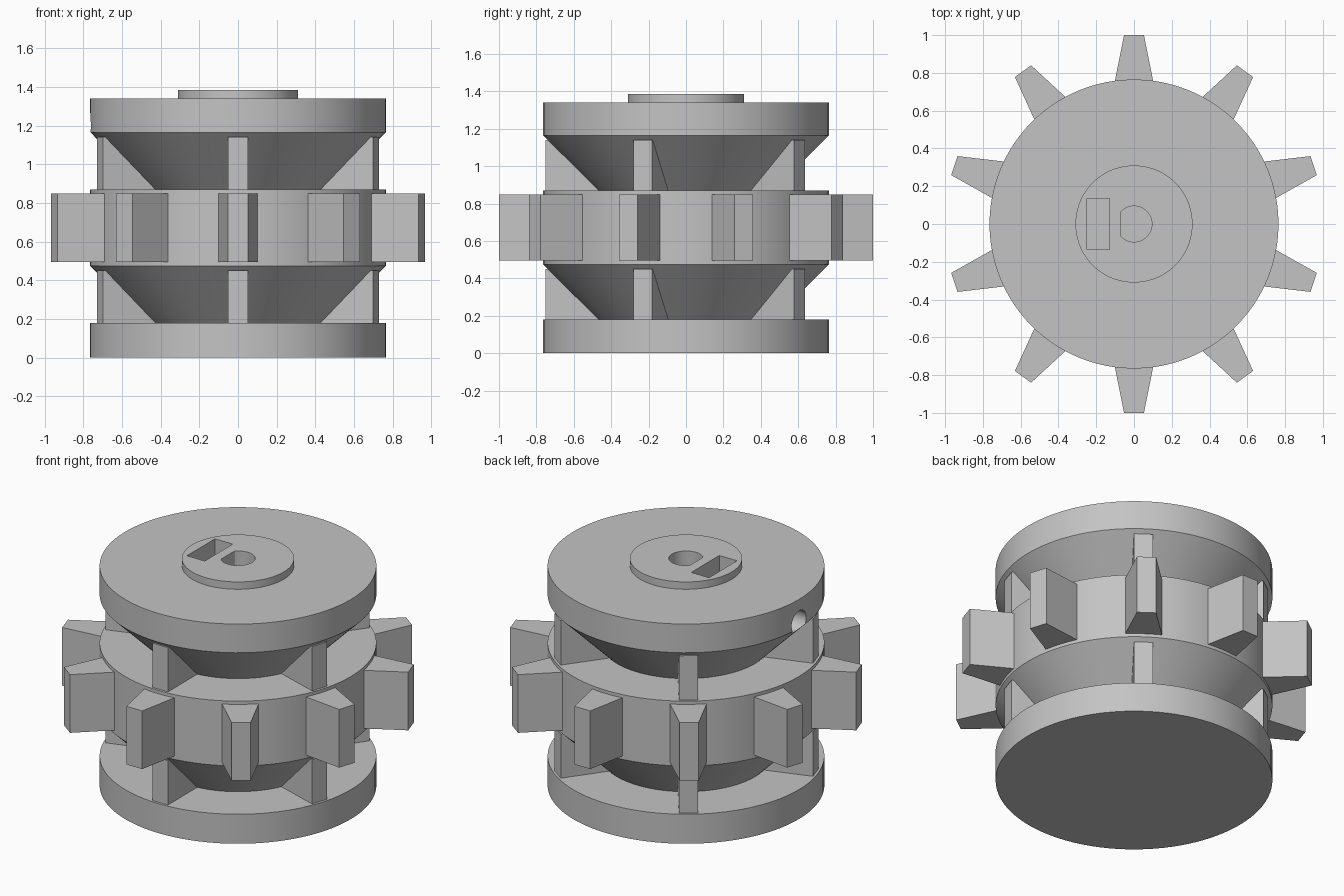
import bpy, bmesh
from math import pi, cos, sin, radians
from mathutils import Matrix

cube = bpy.data.objects.get("Cube")
if cube:
    bpy.data.objects.remove(cube, do_unlink=True)

grey = bpy.data.materials.new("light_grey")
grey.use_nodes = True
grey.diffuse_color = (0.55, 0.55, 0.55, 1)
grey.node_tree.nodes["Principled BSDF"].inputs["Base Color"].default_value = (0.55, 0.55, 0.55, 1)

SEGMENTS = 96
RIM = 0.765


def finish(name, bm):
    bmesh.ops.recalc_face_normals(bm, faces=bm.faces[:])
    mesh = bpy.data.meshes.new(name)
    bm.to_mesh(mesh)
    bm.free()
    mesh.materials.append(grey)
    obj = bpy.data.objects.new(name, mesh)
    bpy.context.collection.objects.link(obj)
    return obj


def add_prism(bm, points, start, end, matrix=Matrix()):
    """Extrude a 2D outline along z, then place it with a matrix."""
    face = bm.faces.new([bm.verts.new((x, y, start)) for x, y in points])
    new = bmesh.ops.extrude_face_region(bm, geom=[face])["geom"]
    top = [v for v in new if isinstance(v, bmesh.types.BMVert)]
    bmesh.ops.translate(bm, verts=top, vec=(0, 0, end - start))
    bmesh.ops.transform(bm, matrix=matrix, verts=list(face.verts) + top)


def prism(name, points, start, end, matrix=Matrix()):
    bm = bmesh.new()
    add_prism(bm, points, start, end, matrix)
    return finish(name, bm)


def circle(radius, count):
    return [(radius * cos(2 * pi * i / count), radius * sin(2 * pi * i / count))
            for i in range(count)]


# Turned body: two flanges, two cones, the middle band and the raised hub
profile = [(RIM, 0), (RIM, 0.18), (0.47, 0.18), (RIM, 0.475), (RIM, 0.87),
           (0.47, 0.87), (RIM, 1.165), (RIM, 1.34), (0.31, 1.34), (0.31, 1.385)]
bm = bmesh.new()
rings = [[bm.verts.new((x, y, z)) for x, y in circle(r, SEGMENTS)] for r, z in profile]
for low, high in zip(rings, rings[1:]):
    for i in range(SEGMENTS):
        j = (i + 1) % SEGMENTS
        bm.faces.new((low[i], low[j], high[j], high[i]))
bm.faces.new(rings[0][::-1])
bm.faces.new(rings[-1])
body = finish("wheel_body", bm)

# Cutters: D-shaped shaft bore, nut slot and side screw hole
bore = [(max(x, -0.07), y) for x, y in circle(0.095, 48) if x > -0.085]
slot = [(-0.25, -0.135), (-0.13, -0.135), (-0.13, 0.135), (-0.25, 0.135)]
sideways = Matrix.Translation((0, 0, 1.2)) @ Matrix.Rotation(-pi / 2, 4, "Y")
cutters = [
    prism("shaft_bore_cutter", bore, 0.6, 1.5),
    prism("nut_slot_cutter", slot, 1.06, 1.5),
    prism("screw_hole_cutter", circle(0.07, 32), 0.01, 0.9, sideways),
]
bpy.context.view_layer.objects.active = body
for cutter in cutters:
    cutter.hide_render = True
    mod = body.modifiers.new(cutter.name, "BOOLEAN")
    mod.operation = "DIFFERENCE"
    mod.solver = "EXACT"
    mod.object = cutter
    bpy.ops.object.modifier_apply(modifier=mod.name)
    bpy.data.objects.remove(cutter, do_unlink=True)

for obj in bpy.context.selected_objects:
    obj.select_set(False)
body.select_set(True)
bpy.ops.object.shade_smooth_by_angle(angle=radians(25))

# Ten tapered teeth around the band
tooth = [(0.74, -0.105), (1.0, -0.053), (1.0, 0.053), (0.74, 0.105)]
bm = bmesh.new()
for i in range(10):
    add_prism(bm, tooth, 0.495, 0.85, Matrix.Rotation(pi / 2 + i * pi / 5, 4, "Z"))
finish("teeth", bm)

# Five triangular ribs in each groove
rib = [(0.44, 0), (0.75, 0), (0.75, 0.27), (0.71, 0.27)]
upright = Matrix.Rotation(pi / 2, 4, "X")
for name, base in (("lower_ribs", 0.18), ("upper_ribs", 0.87)):
    bm = bmesh.new()
    for i in range(5):
        turn = Matrix.Rotation(-pi / 2 + i * 2 * pi / 5, 4, "Z")
        add_prism(bm, rib, -0.052, 0.052, Matrix.Translation((0, 0, base)) @ turn @ upright)
    finish(name, bm)
